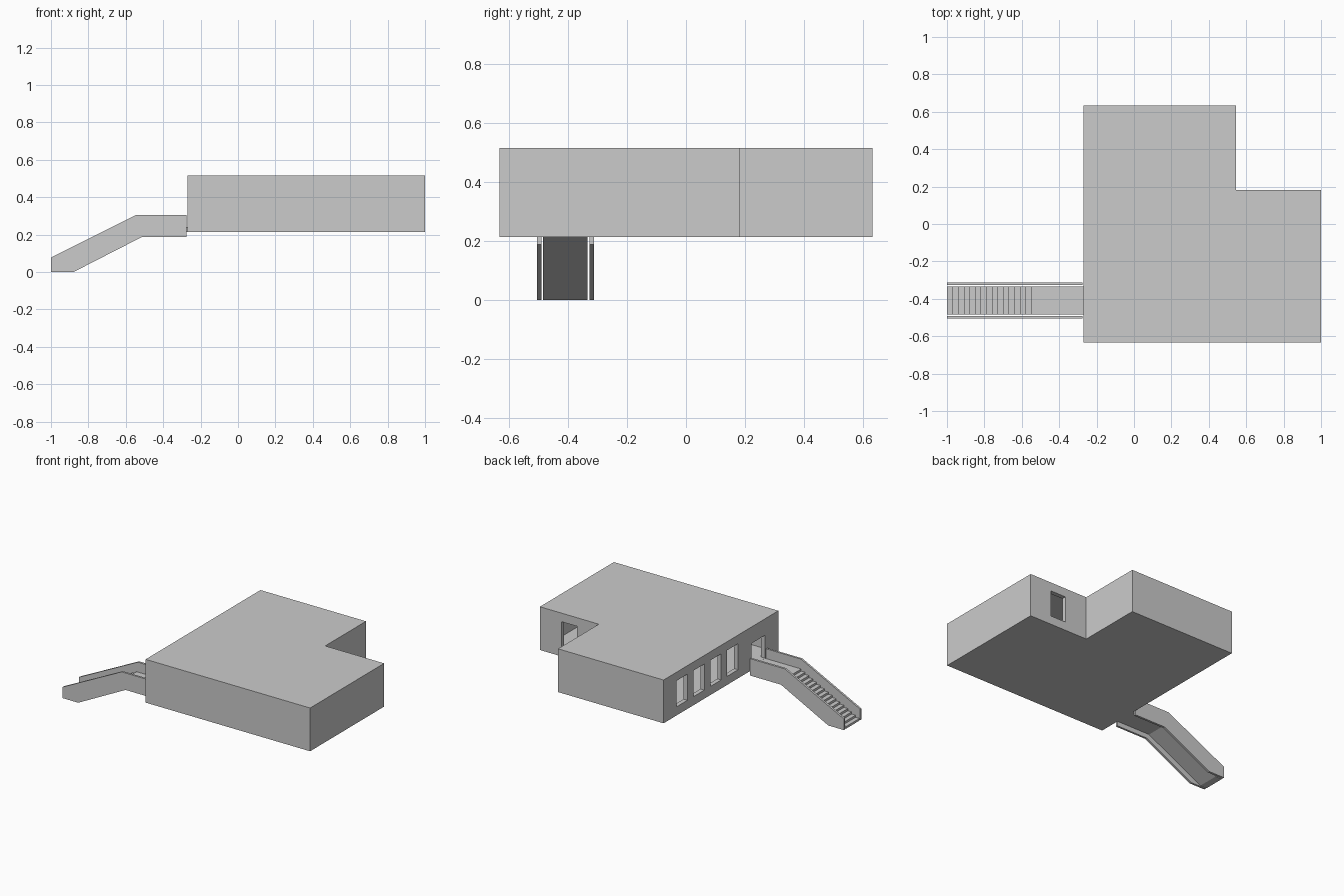
import bpy, bmesh
from mathutils import Vector

if "Cube" in bpy.data.objects:
    bpy.data.objects.remove(bpy.data.objects["Cube"])


def prism(name, pts, vec, place):
    """Extrude a closed 2D profile; place maps 2D points into space."""
    bm = bmesh.new()
    face = bm.faces.new([bm.verts.new(place(*p)) for p in pts])
    ext = bmesh.ops.extrude_face_region(bm, geom=[face])
    verts = [v for v in ext["geom"] if isinstance(v, bmesh.types.BMVert)]
    bmesh.ops.translate(bm, verts=verts, vec=Vector(vec))
    bmesh.ops.recalc_face_normals(bm, faces=bm.faces)
    me = bpy.data.meshes.new(name)
    bm.to_mesh(me)
    bm.free()
    ob = bpy.data.objects.new(name, me)
    bpy.context.collection.objects.link(ob)
    return ob


def plan(name, pts, z0, z1):
    return prism(name, pts, (0, 0, z1 - z0), lambda x, y: (x, y, z0))


def side(name, pts, y0, y1):
    return prism(name, pts, (0, y1 - y0, 0), lambda x, z: (x, y0, z))


def box(name, x0, x1, y0, y1, z0, z1):
    return plan(name, [(x0, y0), (x1, y0), (x1, y1), (x0, y1)], z0, z1)


def l_shape(t):
    """L-shaped footprint inset by t."""
    return [(-0.27 + t, -0.633 + t), (1 - t, -0.633 + t), (1 - t, 0.183 - t),
            (0.545 - t, 0.183 - t), (0.545 - t, 0.633 - t), (-0.27 + t, 0.633 - t)]


# Hollow house shell
WALL = 0.03
house = plan("house_shell", l_shape(0), 0.213, 0.515)
cutters = [plan("room_cutter", l_shape(WALL), 0.24, 0.487)]

# Window row and door on the left wall, window in the notch
for i in range(4):
    y = 0.43 - i * 0.186
    cutters.append(box("window_cutter", -0.32, -0.225, y - 0.06, y + 0.06, 0.273, 0.455))
cutters.append(box("door_cutter", -0.32, -0.225, -0.485, -0.335, 0.2405, 0.40))
cutters.append(box("notch_window_cutter", 0.715, 0.835, 0.14, 0.23, 0.273, 0.455))

for c in cutters:
    m = house.modifiers.new(c.name, 'BOOLEAN')
    m.operation = 'DIFFERENCE'
    m.solver = 'EXACT'
    m.object = c
    c.hide_render = True
    c.hide_viewport = True

# Bake the openings and drop the cutters
for c in cutters:
    c.hide_viewport = False
bpy.context.view_layer.update()
deps = bpy.context.evaluated_depsgraph_get()
baked = bpy.data.meshes.new_from_object(house.evaluated_get(deps))
house.modifiers.clear()
house.data = baked
for c in cutters:
    bpy.data.objects.remove(c)

# Stair flight with landing
STEPS, RUN, RISE = 16, 0.03, 0.015
profile = [(-1.0, 0.0)]
for i in range(STEPS):
    x = -1.0 + i * RUN
    profile.append((x, (i + 1) * RISE))
    if i < STEPS - 1:
        profile.append((x + RUN, (i + 1) * RISE))
profile += [(-0.27, 0.24), (-0.27, 0.215), (-0.53, 0.215), (-0.95, 0.0)]
side("stairs", profile, -0.485, -0.334)

# Solid side rails
rail = [(-1, 0), (-0.88, 0), (-0.515, 0.187), (-0.275, 0.187),
        (-0.275, 0.305), (-0.545, 0.305), (-1, 0.078)]
side("outer_rail", rail, -0.505, -0.491)
side("inner_rail", rail, -0.327, -0.312)
